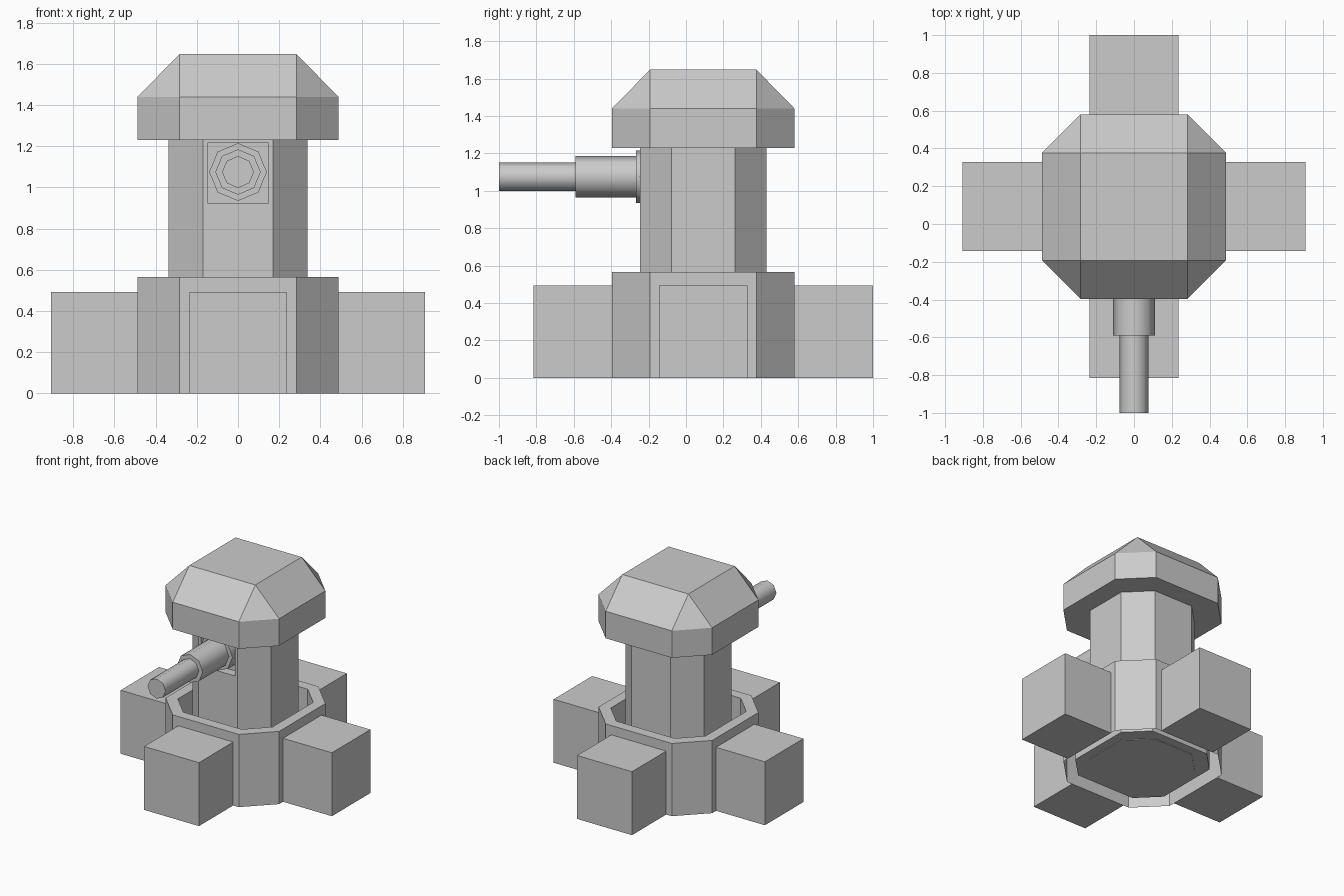
import bpy, bmesh, math

if "Cube" in bpy.data.objects:
    bpy.data.objects.remove(bpy.data.objects["Cube"])

CY = 0.092    # tower axis in y
GUN_Z = 1.075  # gun axis height

grey = bpy.data.materials.new("light grey")
grey.diffuse_color = (0.6, 0.6, 0.6, 1)
grey.use_nodes = True
grey.node_tree.nodes["Principled BSDF"].inputs["Base Color"].default_value = grey.diffuse_color


def finish(name, bm):
    bmesh.ops.recalc_face_normals(bm, faces=bm.faces)
    mesh = bpy.data.meshes.new(name)
    bm.to_mesh(mesh)
    bm.free()
    mesh.materials.append(grey)
    ob = bpy.data.objects.new(name, mesh)
    bpy.context.collection.objects.link(ob)
    return ob


def octagon(bm, half, flat, z):
    """Chamfered square loop; flat is half the length of each straight side."""
    pts = [(half, -flat), (half, flat), (flat, half), (-flat, half),
           (-half, flat), (-half, -flat), (-flat, -half), (flat, -half)]
    return [bm.verts.new((x, y + CY, z)) for x, y in pts]


def loft(name, rings, close_start=True, close_end=True):
    bm = bmesh.new()
    loops = [octagon(bm, *r) for r in rings]
    for a, b in zip(loops, loops[1:]):
        for i in range(8):
            j = (i + 1) % 8
            bm.faces.new((a[i], a[j], b[j], b[i]))
    if close_start:
        bm.faces.new(loops[0][::-1])
    if close_end:
        bm.faces.new(loops[-1])
    bmesh.ops.remove_doubles(bm, verts=bm.verts, dist=1e-5)
    return finish(name, bm)


def box(name, x0, x1, y0, y1, z0, z1):
    bm = bmesh.new()
    bmesh.ops.create_cube(bm, size=1)
    for v in bm.verts:
        v.co = (x1 if v.co.x > 0 else x0, y1 if v.co.y > 0 else y0, z1 if v.co.z > 0 else z0)
    return finish(name, bm)


def tube(name, r, y0, y1):
    bm = bmesh.new()
    bmesh.ops.create_cone(bm, cap_ends=True, segments=8, radius1=r, radius2=r, depth=y1 - y0)
    for v in bm.verts:
        x, y, z = v.co
        v.co = (x, z + (y0 + y1) / 2, y + GUN_Z)
    ob = finish(name, bm)
    bpy.context.view_layer.objects.active = ob
    bpy.ops.object.select_all(action='DESELECT')
    ob.select_set(True)
    bpy.ops.object.shade_smooth_by_angle(angle=math.radians(50))
    return ob


# Base ring: open underneath, with a sunken floor inside the rim
loft("base_ring", [(0.488, 0.284, 0), (0.488, 0.284, 0.565),
                   (0.407, 0.25, 0.565), (0.407, 0.25, 0.03)], close_start=False)

# Central column and bevelled roof
column = loft("column", [(0.338, 0.169, 0.025), (0.338, 0.169, 1.235)])
loft("roof", [(0.488, 0.284, 1.23), (0.488, 0.284, 1.44), (0.284, 0.284, 1.648)])

# Square gun port cut into the front of the column
front = CY - 0.338
cutter = box("port_cutter", -0.147, 0.147, front - 0.1, front + 0.07, 0.925, 1.217)
cutter.hide_render = True
cutter.hide_viewport = True
cut = column.modifiers.new("gun port", 'BOOLEAN')
cut.object = cutter
cut.operation = 'DIFFERENCE'
cut.solver = 'EXACT'

# Gun
tube("gun_collar", 0.14, -0.268, front + 0.07)
tube("gun_sleeve", 0.11, -0.59, -0.26)
tube("gun_barrel", 0.077, -1.0, -0.585)

# Four buttress blocks around the ring
W, R0, R1, H = 0.236, 0.488, 0.908, 0.493
for s, side in ((-1, "left"), (1, "right")):
    a, b = sorted((s * R0, s * R1))
    box("buttress_" + side, a, b, CY - W, CY + W, 0, H)
for s, side in ((-1, "front"), (1, "back")):
    a, b = sorted((s * R0, s * R1))
    box("buttress_" + side, -W, W, CY + a, CY + b, 0, H)
